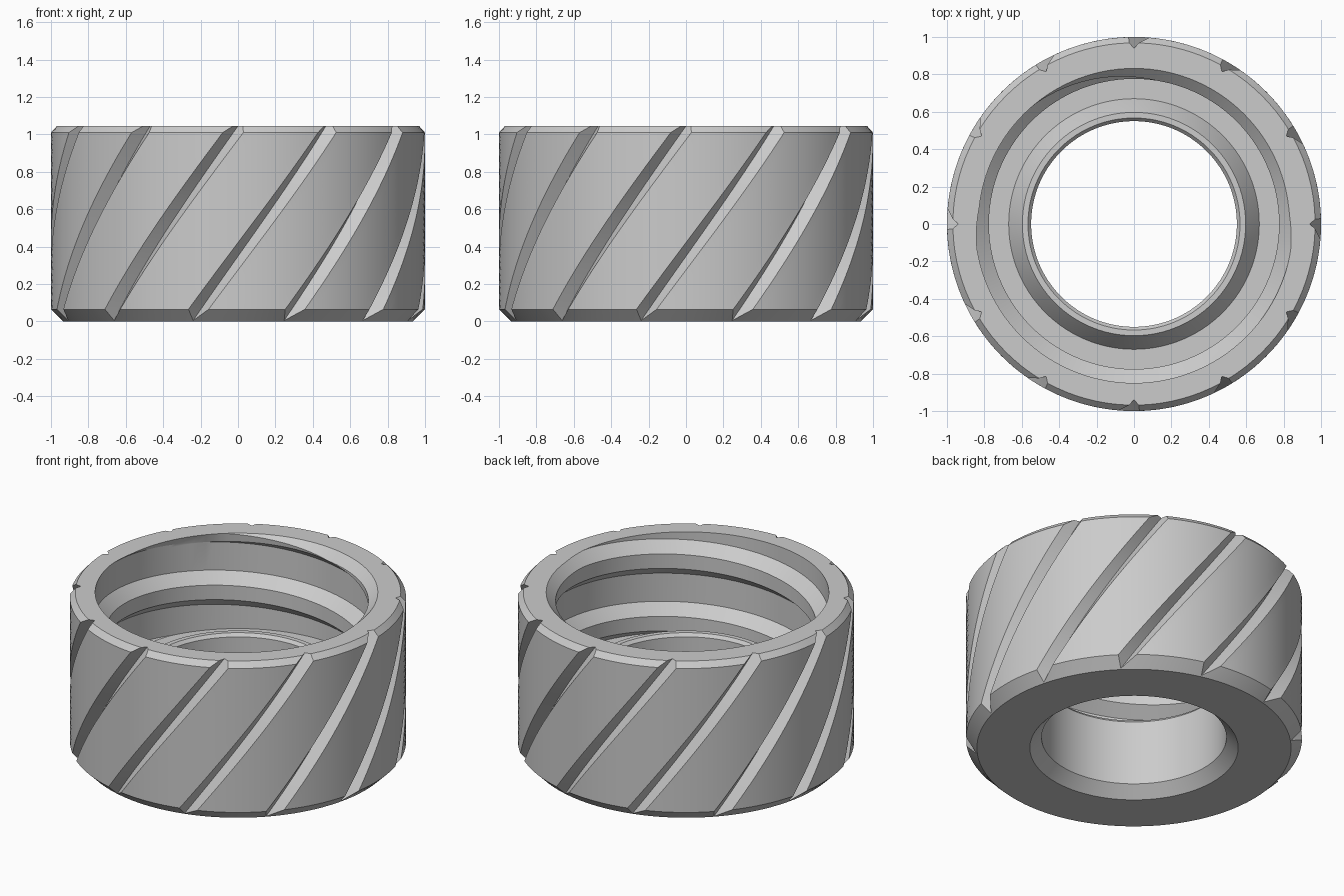
import bpy, bmesh
from math import radians, pi, sin, cos

cube = bpy.data.objects.get("Cube")
if cube:
    bpy.data.objects.remove(cube, do_unlink=True)

HEIGHT, FLOOR = 1.045, 0.41
GROOVES, PER = 12, 10            # grooves, columns per groove sector
N = GROOVES * PER
TWIST = radians(45)              # groove twist over the full height
APEX = 0.94                      # radius at the groove bottom
PITCH, ROOT, CREST = 0.41, 0.85, 0.776
BREAKS = (0, 0.065, 0.16, 0.225)  # thread corners, measured down from the root


def outer_radius(z):
    """Plain outside profile with its two chamfers."""
    return min(1.0, 0.935 + z, 1.0 - (z - 1.01) * 0.9)


def outer_point(j, z):
    """Point on the grooved outside, following the helix of column j."""
    sector, k = divmod(j, PER)
    r = outer_radius(z)
    w = max(0.0, r - APEX) * 0.92 / r
    pitch = 2 * pi / GROOVES
    if k < 3:
        offset = (k - 1) * w
    else:
        offset = w + (pitch - 2 * w) * (k - 2) / (PER - 2)
    if k == 1:
        r = min(r, APEX)
    a = -pi / 2 + sector * pitch + offset + TWIST * (z / HEIGHT - 1)
    return r * cos(a), r * sin(a), z


def thread_start(a):
    return 0.80 + PITCH * (a - radians(135)) / (2 * pi)


def thread_radius(a, z):
    """Trapezoidal internal thread, opened by a lead-in chamfer at the mouth."""
    d = (thread_start(a) - z) % PITCH
    b1, b2, b3 = BREAKS[1:]
    depth = ROOT - CREST
    if d < b1:
        r = ROOT - depth * d / b1
    elif d < b2:
        r = CREST
    elif d < b3:
        r = CREST + depth * (d - b2) / (b3 - b2)
    else:
        r = ROOT
    return max(r, 0.832 - (HEIGHT - z))


def inner_points(j):
    """Inside of the ring from the mouth down to the bottom edge of the bore."""
    a = -pi / 2 + (j - 1) * 2 * pi / N
    zs = [HEIGHT, HEIGHT - 0.056, FLOOR]
    for turn in range(-3, 5):
        zs += [thread_start(a) + turn * PITCH - b for b in BREAKS]
    zs = sorted((min(HEIGHT, max(FLOOR, z)) for z in zs), reverse=True)
    profile = [(thread_radius(a, z), z) for z in zs]
    # floor, raised seat around the hole, bore and lower chamfer
    profile += [(0.67, FLOOR), (0.63, 0.47), (0.597, 0.515), (0.567, 0.515),
                (0.55, 0.495), (0.55, 0.07), (0.62, 0)]
    return [(r * cos(a), r * sin(a), z) for r, z in profile]


# threaded ring: one closed profile per column, joined column to column
steps = 28
levels = [0, 0.005, 0.065]
levels += [0.065 + (1.01 - 0.065) * i / steps for i in range(1, steps + 1)]
levels += [HEIGHT]

bm = bmesh.new()
columns = []
for j in range(N + 1):
    points = [outer_point(j, z) for z in levels] + inner_points(j)
    columns.append([bm.verts.new(p) for p in points])
for left, right in zip(columns, columns[1:]):
    for i in range(len(left) - 1):
        bm.faces.new((left[i], right[i], right[i + 1], left[i + 1]))
# flat underside, with the column shift that undoes the twist
shift = round(N * TWIST / (2 * pi))
for j in range(N):
    k = (j - shift) % N
    bm.faces.new((columns[k][-1], columns[k + 1][-1],
                  columns[j + 1][0], columns[j][0]))
bmesh.ops.remove_doubles(bm, verts=bm.verts, dist=0.0002)
bmesh.ops.recalc_face_normals(bm, faces=bm.faces)

mesh = bpy.data.meshes.new("threaded_ring")
bm.to_mesh(mesh)
bm.free()
ring = bpy.data.objects.new("threaded_ring", mesh)
bpy.context.collection.objects.link(ring)

# plain grey metal
grey = bpy.data.materials.new("plain_grey")
grey.use_nodes = True
colour = (0.6, 0.6, 0.6, 1)
grey.diffuse_color = colour
grey.node_tree.nodes["Principled BSDF"].inputs["Base Color"].default_value = colour
mesh.materials.append(grey)

bpy.ops.object.select_all(action='DESELECT')
ring.select_set(True)
bpy.context.view_layer.objects.active = ring
bpy.ops.object.shade_smooth_by_angle(angle=radians(22))
